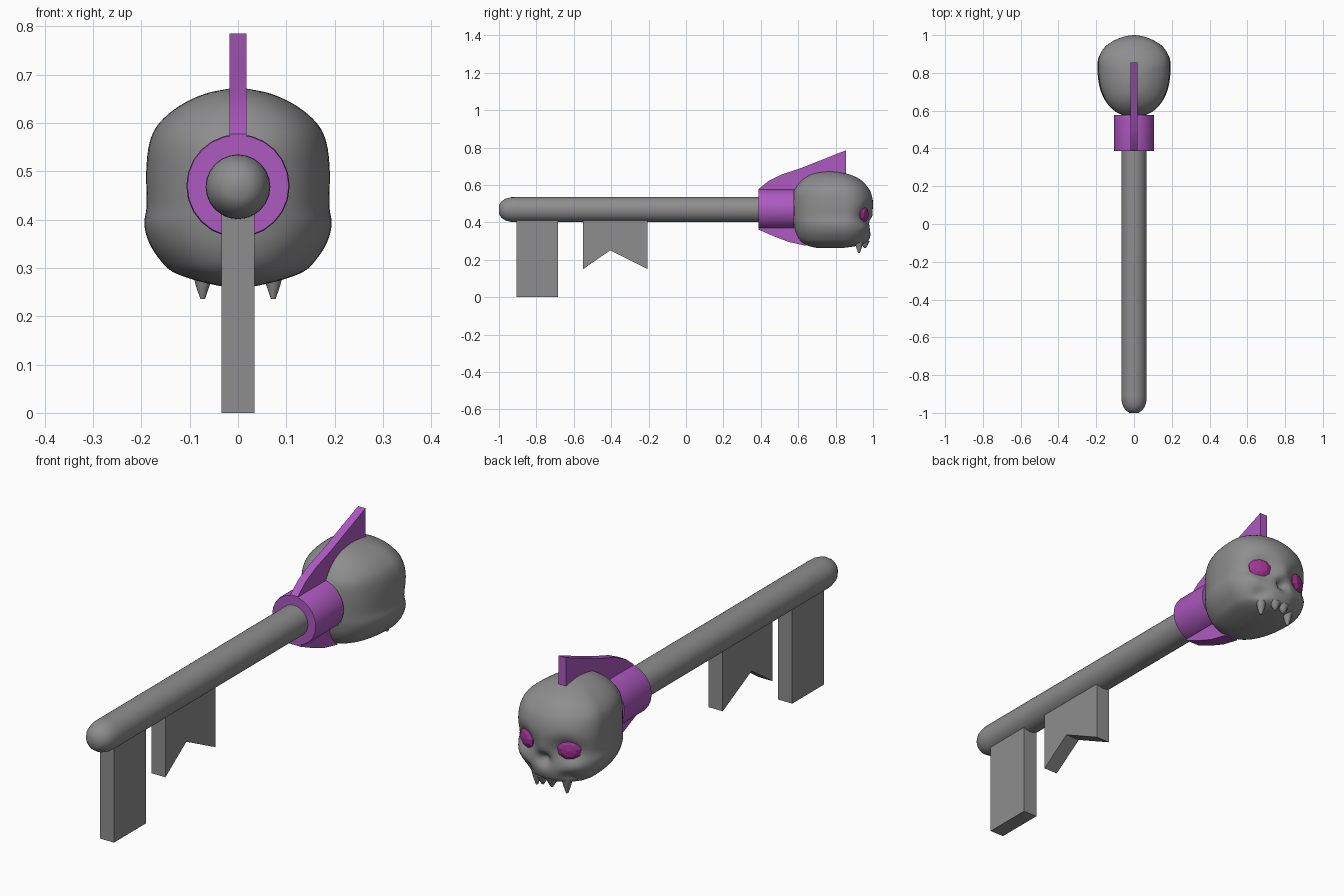
import bpy, bmesh
from math import sin, cos, pi, exp, copysign, radians
from mathutils import Vector, Matrix

cube = bpy.data.objects.get("Cube")
if cube:
    bpy.data.objects.remove(cube, do_unlink=True)


def material(name, rgb):
    m = bpy.data.materials.new(name)
    m.use_nodes = True
    m.diffuse_color = (*rgb, 1)
    m.node_tree.nodes["Principled BSDF"].inputs["Base Color"].default_value = (*rgb, 1)
    return m


GREY = material("stone grey", (0.27, 0.27, 0.27))
PURPLE = material("purple", (0.42, 0.10, 0.53))
MAGENTA = material("eye magenta", (0.36, 0.035, 0.30))


def finish(name, bm, mat, smooth=None):
    bmesh.ops.recalc_face_normals(bm, faces=bm.faces)
    mesh = bpy.data.meshes.new(name)
    bm.to_mesh(mesh)
    bm.free()
    mesh.materials.append(mat)
    ob = bpy.data.objects.new(name, mesh)
    bpy.context.collection.objects.link(ob)
    if smooth:
        bpy.ops.object.select_all(action='DESELECT')
        ob.select_set(True)
        bpy.context.view_layer.objects.active = ob
        bpy.ops.object.shade_smooth_by_angle(angle=radians(smooth))
    return ob


def loft(name, rings, mat, smooth=40):
    """Skin closed rings of points and cap both ends."""
    bm = bmesh.new()
    rows = [[bm.verts.new(p) for p in ring] for ring in rings]
    n = len(rows[0])
    for a, b in zip(rows, rows[1:]):
        for i in range(n):
            j = (i + 1) % n
            bm.faces.new((a[i], a[j], b[j], b[i]))
    bm.faces.new(rows[0])
    bm.faces.new(rows[-1])
    return finish(name, bm, mat, smooth)


def lathe(name, profile, z, mat, sides=24):
    """Round part along y from (y, radius) pairs."""
    rings = [[(r * cos(2 * pi * i / sides), y, z + r * sin(2 * pi * i / sides))
              for i in range(sides)] for y, r in profile]
    return loft(name, rings, mat)


def plate(name, outline, half, mat, smooth=None):
    """Upright plate from a (y, z) outline, centred on x = 0."""
    bm = bmesh.new()
    left = [bm.verts.new((-half, y, z)) for y, z in outline]
    right = [bm.verts.new((half, y, z)) for y, z in outline]
    bm.faces.new(left)
    bm.faces.new(right)
    for i in range(len(outline)):
        j = (i + 1) % len(outline)
        bm.faces.new((left[i], left[j], right[j], right[i]))
    return finish(name, bm, mat, smooth)


# Shaft with a rounded tip, and its two bits
lathe("shaft", [(-1, .025), (-.985, .045), (-.965, .058), (-.935, .066),
                (-.91, .067), (.65, .067)], .468, GREY)
plate("end_bit", [(-.905, 0), (-.685, 0), (-.685, .45), (-.905, .45)], .034, GREY)
plate("notched_bit", [(-.55, .15), (-.405, .25), (-.205, .15),
                      (-.205, .45), (-.55, .45)], .034, GREY)

# Collar with crest above and short spur below
lathe("collar", [(.387, .105), (.395, .107), (.578, .107)], .47, PURPLE)
plate("crest", [(.387, .5), (.387, .577), (.44, .62), (.51, .655), (.62, .692),
                (.855, .785), (.855, .6), (.6, .5)], .018, PURPLE, 30)
plate("spur", [(.387, .42), (.387, .362), (.47, .325), (.55, .295),
               (.64, .275), (.66, .34), (.575, .45)], .033, PURPLE, 30)

# Skull: horizontal sections as (z, back y, front y, half width)
SECTIONS = [(.263, .70, .84, .04), (.275, .65, .92, .09), (.292, .62, .965, .135),
            (.315, .60, .982, .16), (.35, .585, .988, .183), (.39, .577, .987, .194),
            (.43, .572, .990, .189), (.50, .570, 1.0, .190), (.56, .575, .988, .183),
            (.60, .597, .962, .163), (.635, .632, .922, .122), (.66, .68, .86, .070),
            (.671, .74, .79, .02)]


def smooth_rows(rows, steps):
    """Catmull-Rom interpolation between table rows."""
    out = []
    for i in range(len(rows) - 1):
        p = [rows[max(0, min(len(rows) - 1, i + k))] for k in (-1, 0, 1, 2)]
        for s in range(steps):
            t = s / steps
            out.append([b + .5 * t * (c - a + t * (2*a - 5*b + 4*c - d + t * (3*(b - c) + d - a)))
                        for a, b, c, d in zip(*p)])
    return out + [rows[-1]]


# Dents and bulges on the face: (x, z, radius x, radius z, depth in y)
FACE = [(.1, .445, .05, .045, -.03), (-.1, .445, .05, .045, -.03),
        (0, .385, .024, .026, -.035), (0, .435, .02, .03, .008),
        (.14, .375, .04, .025, .012), (-.14, .375, .04, .025, .012),
        (.1, .32, .03, .022, -.02), (-.1, .32, .03, .022, -.02)]


def skull_ring(z, back, front, half, count=72):
    mid = back + .65 * (front - back)
    ring = []
    for i in range(count):
        c, s = cos(2 * pi * i / count), sin(2 * pi * i / count)
        if s < 0:
            x = half * copysign(abs(c) ** .83, c)
            y = mid - (mid - back) * abs(s) ** .83
        else:
            x, y = half * c, mid + (front - mid) * s
            for fx, fz, rx, rz, depth in FACE:
                y += s ** .5 * depth * exp(-((x - fx) / rx) ** 2 - ((z - fz) / rz) ** 2)
        ring.append((x, y, z))
    return ring


loft("skull", [skull_ring(*row) for row in smooth_rows(SECTIONS, 4)], GREY, 60)


# Fangs and small front teeth
def tooth(name, x, y, radius, top, tip):
    rings = [[(x + r * cos(a * pi / 6), y + r * sin(a * pi / 6), z) for a in range(12)]
             for z, r in ((top, radius * 1.3), (top * .4 + tip * .6, radius * .75), (tip, radius * .25))]
    loft(name, rings, GREY, 60)


for side, sx in (("left", 1), ("right", -1)):
    tooth(side + "_fang", sx * .073, .925, .02, .31, .236)
    tooth(side + "_front_tooth", sx * .022, .957, .019, .30, .262)
    # Faceted gem eyes, turned outward with the face
    bm = bmesh.new()
    bmesh.ops.create_uvsphere(bm, u_segments=9, v_segments=5, radius=1)
    turn = Matrix.Rotation(-sx * radians(25), 4, 'Z')
    place = Matrix.Translation(Vector((sx * .1, .946, .443)))
    lay = Matrix.Rotation(radians(90), 4, 'X')
    bm.transform(place @ turn @ Matrix.Diagonal((.052, .024, .047, 1)) @ lay)
    finish(side + "_eye", bm, MAGENTA)
